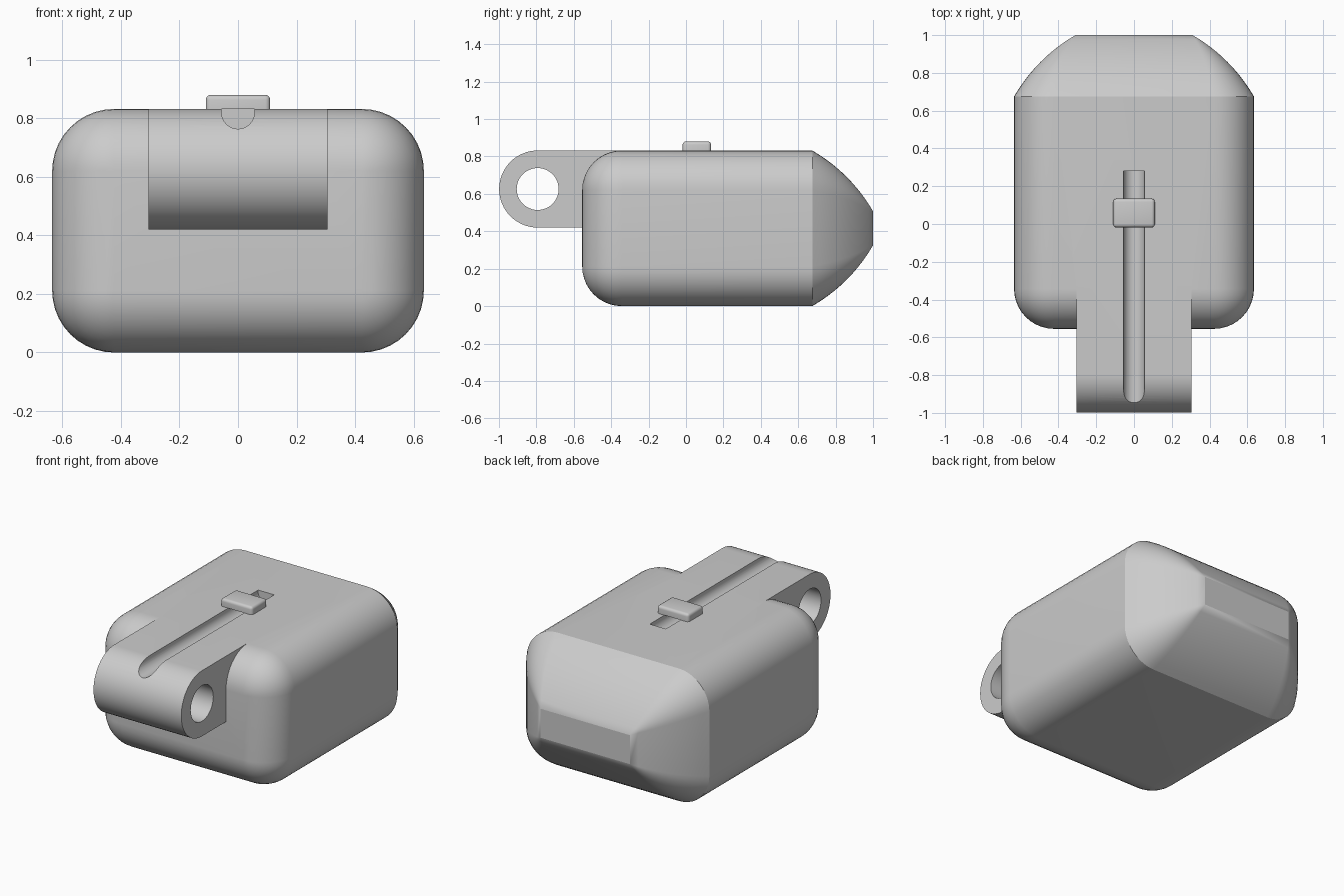
import bpy, bmesh
from math import sin, cos, pi, radians

cube = bpy.data.objects.get("Cube")
if cube:
    bpy.data.objects.remove(cube, do_unlink=True)

HALF_W, HALF_H, R = 0.635, 0.416, 0.212
FRONT, SHOULDER, TAPER = -0.555, 0.675, 0.325
LUG_Y, LUG_Z, LUG_R, LUG_W = -0.793, 0.626, 0.206, 0.305
TOP = 2 * HALF_H

grey = bpy.data.materials.new("plain grey")
grey.use_nodes = True
tone = (0.6, 0.6, 0.6, 1)
grey.diffuse_color = tone
grey.node_tree.nodes["Principled BSDF"].inputs["Base Color"].default_value = tone


def make(name, bm):
    bmesh.ops.remove_doubles(bm, verts=bm.verts, dist=1e-5)
    bmesh.ops.recalc_face_normals(bm, faces=bm.faces)
    mesh = bpy.data.meshes.new(name)
    bm.to_mesh(mesh)
    bm.free()
    mesh.materials.append(grey)
    ob = bpy.data.objects.new(name, mesh)
    bpy.context.collection.objects.link(ob)
    return ob


def loft(name, rings):
    """Skin a list of equal-length closed rings and cap both ends."""
    bm = bmesh.new()
    rows = [[bm.verts.new(p) for p in ring] for ring in rings]
    for a, b in zip(rows, rows[1:]):
        for i in range(len(a)):
            j = (i + 1) % len(a)
            bm.faces.new((a[i], a[j], b[j], b[i]))
    bm.faces.new(rows[0])
    bm.faces.new(rows[-1])
    return make(name, bm)


def section(y, inset, r, steps=10):
    """Rounded rectangle across the body at depth y."""
    pts = []
    cx, cz = HALF_W - inset - r, HALF_H - inset - r
    for k, (sx, sz) in enumerate(((1, 1), (-1, 1), (-1, -1), (1, -1))):
        for i in range(steps + 1):
            a = (k + i / steps) * pi / 2
            pts.append((sx * cx + r * cos(a), y, HALF_H + sz * cz + r * sin(a)))
    return pts


def prism_x(name, outline, half):
    return loft(name, [[(x, y, z) for y, z in outline] for x in (-half, half)])


def boolean(target, tool, operation):
    mod = target.modifiers.new(operation, "BOOLEAN")
    mod.operation, mod.object, mod.solver = operation, tool, "EXACT"
    bpy.context.view_layer.objects.active = target
    bpy.ops.object.modifier_apply(modifier=mod.name)
    bpy.data.objects.remove(tool, do_unlink=True)


def smooth(ob, angle):
    bpy.ops.object.select_all(action="DESELECT")
    ob.select_set(True)
    bpy.context.view_layer.objects.active = ob
    bpy.ops.object.shade_smooth_by_angle(angle=radians(angle))


# Body: rounded front, straight middle, bulging tapered back
rings = []
for i in range(11):
    a = i / 10 * pi / 2
    rings.append(section(FRONT + R * (1 - cos(a)), R * (1 - sin(a)), R * sin(a)))
for i in range(11):
    a = radians(30 + 3 * i)
    span = sin(radians(60)) - sin(radians(30))
    t = (sin(a) - sin(radians(30))) / span
    d = (cos(radians(30)) - cos(a)) / span
    rings.append(section(SHOULDER + TAPER * t, TAPER * d, R * (1 - d)))
body = loft("body", rings)

# Front hinge lug with a cross hole
arc = [pi / 2 + pi * i / 32 for i in range(33)]
outline = [(LUG_Y + LUG_R * cos(a), LUG_Z + LUG_R * sin(a)) for a in arc]
outline += [(-0.3, LUG_Z - LUG_R), (-0.3, LUG_Z + LUG_R)]
lug = prism_x("hinge_lug", outline, LUG_W)
circle = [2 * pi * i / 48 for i in range(48)]
hole = [(LUG_Y + 0.112 * cos(a), LUG_Z + 0.112 * sin(a)) for a in circle]
boolean(lug, prism_x("hole_cutter", hole, 1), "DIFFERENCE")
boolean(body, lug, "UNION")

# Round-bottomed groove along the top
w = 0.056
groove = [(w * cos(a), TOP - 0.012 + w * sin(a)) for a in (pi + pi * i / 20 for i in range(21))]
groove += [(w, 1), (-w, 1)]
cutter = loft("groove_cutter", [[(x, y, z) for x, z in groove] for y in (-1.2, 0.28)])
boolean(body, cutter, "DIFFERENCE")
smooth(body, 25)

# Slider button with softened upper edges
bm = bmesh.new()
bmesh.ops.create_cube(bm, size=1)
for v in bm.verts:
    v.co = (v.co.x * 0.22, 0.058 + v.co.y * 0.152, TOP + 0.024 + v.co.z * 0.048)
edges = [e for e in bm.edges if max(v.co.z for v in e.verts) > TOP + 0.01]
bmesh.ops.bevel(bm, geom=edges, offset=0.017, segments=4, profile=0.5, affect="EDGES")
smooth(make("slider_button", bm), 35)
